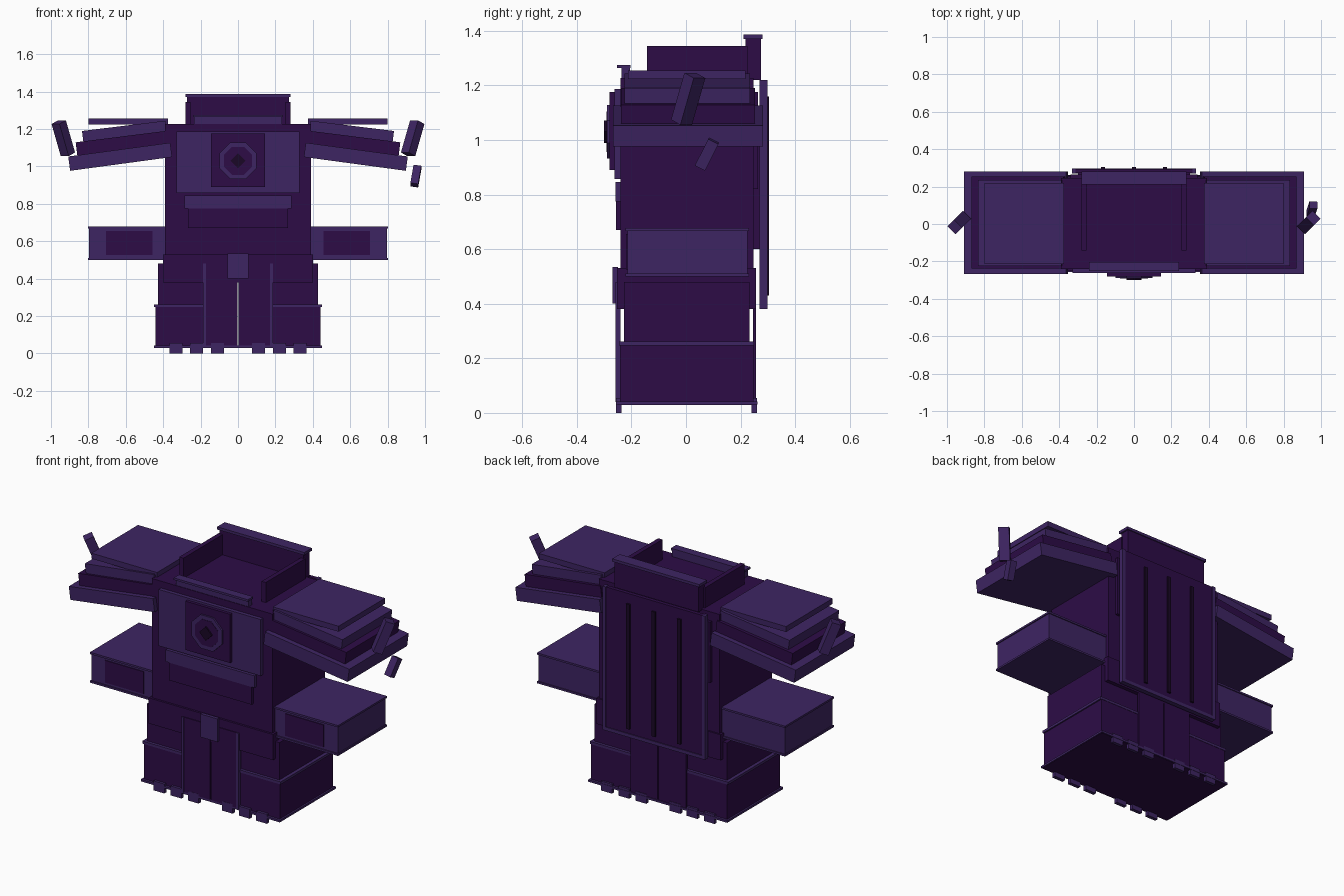
import bpy, math
from mathutils import Matrix, Vector

if "Cube" in bpy.data.objects:
    bpy.data.objects.remove(bpy.data.objects["Cube"])


def material(name, rgb):
    m = bpy.data.materials.new(name)
    m.diffuse_color = (*rgb, 1)
    m.use_nodes = True
    m.node_tree.nodes["Principled BSDF"].inputs["Base Color"].default_value = m.diffuse_color
    return m


DARK = material("deep purple", (0.026, 0.0037, 0.062))
LIGHT = material("trim violet", (0.048, 0.0180, 0.124))
BLACK = material("blackish purple", (0.010, 0.0022, 0.019))


def block(name, x, y, z, mat, rot=None):
    """Box given by its (min, max) on each axis, optionally turned about its centre."""
    c = Vector([(a + b) / 2 for a, b in (x, y, z)])
    s = [b - a for a, b in (x, y, z)]
    v = [Vector((i * s[0], j * s[1], k * s[2])) / 2
         for i in (-1, 1) for j in (-1, 1) for k in (-1, 1)]
    if rot:
        v = [rot @ p for p in v]
    f = [(0, 1, 3, 2), (4, 6, 7, 5), (0, 4, 5, 1), (2, 3, 7, 6), (0, 2, 6, 4), (1, 5, 7, 3)]
    me = bpy.data.meshes.new(name)
    me.from_pydata([p + c for p in v], [], f)
    me.materials.append(mat)
    ob = bpy.data.objects.new(name, me)
    bpy.context.collection.objects.link(ob)
    return ob


def pair(name, x, y, z, mat, tilt=0):
    """Mirrored left and right boxes, tilted down toward the outside."""
    for side, s in (("right", 1), ("left", -1)):
        xs = x if s > 0 else (-x[1], -x[0])
        rot = Matrix.Rotation(math.radians(tilt * s), 3, 'Y') if tilt else None
        block(side + "_" + name, xs, y, z, mat, rot)


def prism(name, radius, sides, y, z, mat, turn=0.0):
    """Flat-sided disc facing the front."""
    bpy.ops.mesh.primitive_cylinder_add(
        vertices=sides, radius=radius, depth=y[1] - y[0],
        location=(0, (y[0] + y[1]) / 2, z))
    ob = bpy.context.object
    ob.name = name
    ob.data.transform(Matrix.Rotation(math.pi / 2, 4, 'X') @ Matrix.Rotation(turn, 4, 'Z'))
    ob.data.materials.append(mat)


def centred(name, w, y, z, mat):
    block(name, (-w, w), y, z, mat)


# Torso and hips
centred("torso", 0.39, (-0.24, 0.247), (0.50, 1.227), DARK)
centred("hips", 0.402, (-0.252, 0.256), (0.38, 0.53), DARK)
centred("hip_buckle", 0.055, (-0.27, -0.25), (0.40, 0.535), LIGHT)

# Chest panels and emblem-free round port
centred("chest_plate", 0.33, (-0.262, -0.235), (0.857, 1.187), LIGHT)
centred("port_panel", 0.145, (-0.28, -0.255), (0.89, 1.175), DARK)
prism("port_ring", 0.106, 8, (-0.29, -0.275), 1.03, LIGHT, math.pi / 8)
prism("port_disc", 0.081, 8, (-0.292, -0.28), 1.03, DARK, math.pi / 8)
prism("port_core", 0.041, 4, (-0.30, -0.28), 1.03, BLACK)
centred("waist_band", 0.287, (-0.259, -0.235), (0.775, 0.845), LIGHT)
centred("belly_plate", 0.267, (-0.256, -0.235), (0.67, 0.775), DARK)

# Collar around the open top
centred("front_collar", 0.235, (-0.237, -0.205), (1.22, 1.265), LIGHT)
centred("front_collar_cap", 0.24, (-0.252, -0.203), (1.263, 1.275), LIGHT)
pair("collar_wall", (0.253, 0.28), (-0.143, 0.225), (1.22, 1.345), DARK)
centred("rear_collar", 0.272, (0.218, 0.274), (1.22, 1.372), DARK)
centred("rear_collar_cap", 0.282, (0.21, 0.28), (1.37, 1.386), LIGHT)

# Back panel with trim and ribs
centred("back_mount", 0.34, (0.24, 0.264), (0.82, 1.175), DARK)
centred("back_spine", 0.30, (0.24, 0.275), (0.60, 1.10), DARK)
centred("back_plate", 0.325, (0.272, 0.293), (0.385, 1.218), DARK)
pair("back_edge_trim", (0.312, 0.332), (0.27, 0.298), (0.385, 1.22), LIGHT)
centred("back_bottom_trim", 0.332, (0.27, 0.298), (0.38, 0.40), LIGHT)
for i in (-1, 0, 1):
    block("back_rib", (i * 0.165 - 0.011, i * 0.165 + 0.011), (0.285, 0.304),
          (0.43, 1.16), BLACK)

# Stacked shoulder slabs
pair("shoulder_base", (0.355, 0.905), (-0.268, 0.282), (1.013, 1.09), LIGHT, 7.7)
pair("shoulder_core", (0.37, 0.865), (-0.238, 0.253), (1.08, 1.16), DARK, 7.2)
pair("shoulder_cover", (0.382, 0.832), (-0.225, 0.235), (1.157, 1.217), LIGHT, 7)
pair("shoulder_top_plate", (0.375, 0.80), (-0.213, 0.218), (1.223, 1.255), LIGHT)

# Loose leaning blocks at the shoulder tips (turned half round from side to side)
for side, s in (("right", 1), ("left", -1)):
    turn = Matrix.Rotation(math.radians(45 if s > 0 else 225), 3, 'Z')
    lean = Matrix.Rotation(math.radians(22), 3, 'Y')
    cx = 0.934 * s
    block(side + "_tip_block", (cx - 0.026, cx + 0.026), (-0.022, 0.038),
          (1.058, 1.243), LIGHT, turn @ lean)
shard = Matrix.Rotation(math.radians(-27), 3, 'X') @ Matrix.Rotation(math.radians(9), 3, 'Y')
block("right_shard", (0.93, 0.972), (0.056, 0.098), (0.893, 1.003), LIGHT, shard)

# Forearm boxes
pair("forearm", (0.38, 0.797), (-0.215, 0.225), (0.505, 0.675), LIGHT)
pair("forearm_top_trim", (0.38, 0.803), (-0.222, 0.231), (0.667, 0.678), LIGHT)
pair("forearm_bottom_trim", (0.38, 0.803), (-0.222, 0.231), (0.50, 0.511), LIGHT)
pair("forearm_window", (0.457, 0.707), (-0.22, -0.212), (0.525, 0.655), DARK)

# Legs, shin trim and toes
pair("thigh", (0.003, 0.428), (-0.228, 0.233), (0.24, 0.48), DARK)
pair("shin", (0.003, 0.44), (-0.242, 0.248), (0.035, 0.255), DARK)
pair("shin_trim", (0.17, 0.448), (-0.245, 0.25), (0.247, 0.262), LIGHT)
pair("front_leg_panel", (0.003, 0.18), (-0.256, -0.24), (0.04, 0.48), DARK)
pair("rear_leg_panel", (0.003, 0.18), (0.245, 0.257), (0.04, 0.48), DARK)
pair("leg_panel_trim", (0.17, 0.186), (-0.259, -0.24), (0.04, 0.48), LIGHT)
centred("sole_trim", 0.45, (-0.256, 0.262), (0.03, 0.042), LIGHT)
centred("sole", 0.445, (-0.25, 0.256), (0.0285, 0.035), DARK)
for x in (0.075, 0.186, 0.297):
    pair("front_toe", (x, x + 0.07), (-0.257, -0.236), (0.0, 0.055), LIGHT)
    pair("rear_toe", (x, x + 0.07), (0.24, 0.26), (0.0, 0.055), LIGHT)
